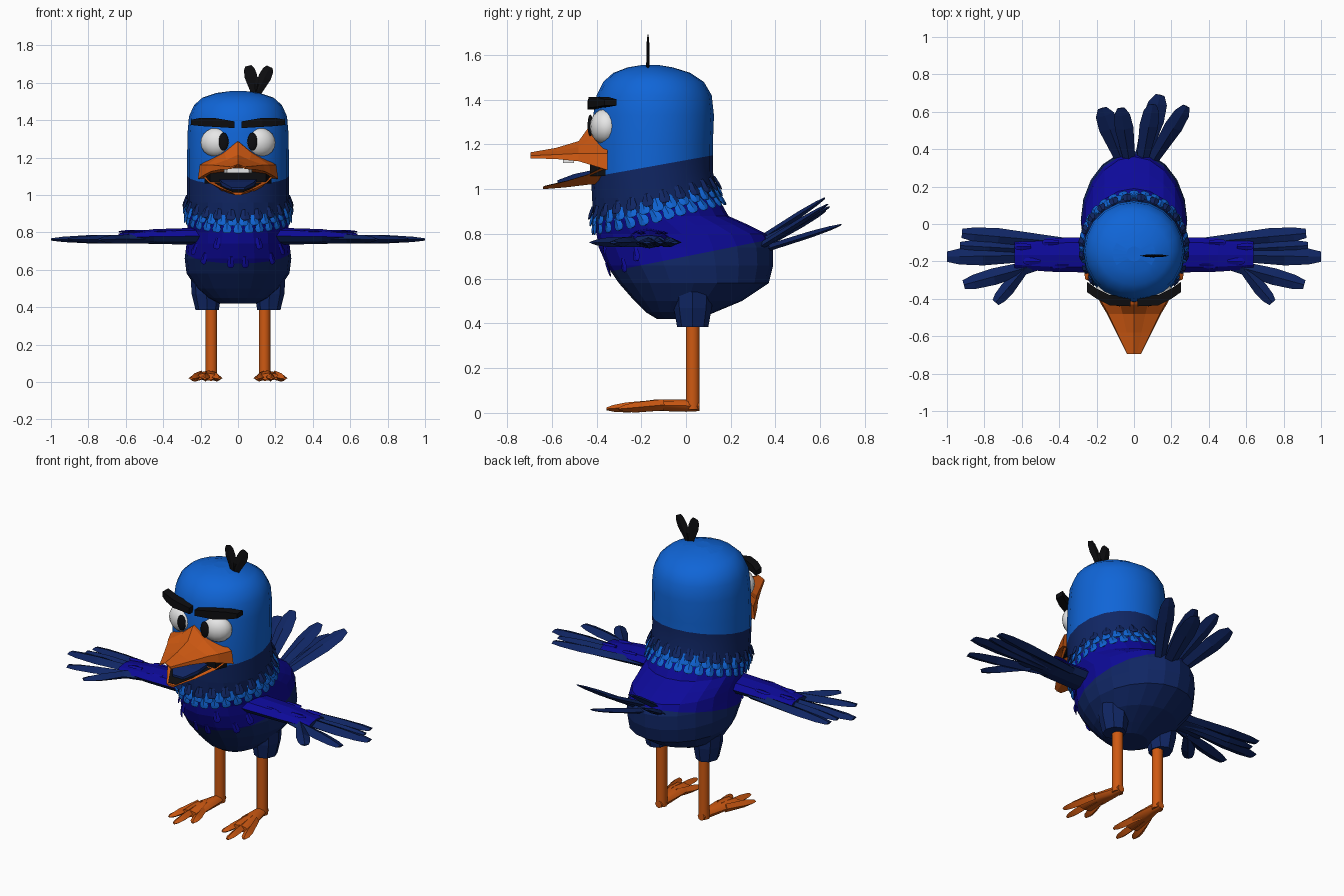
import bpy, bmesh
from math import sin, cos, pi
from mathutils import Vector, Matrix

cube = bpy.data.objects.get("Cube")
if cube:
    bpy.data.objects.remove(cube)

COLOURS = {
    "bright_blue": (0.005, 0.13, 0.68), "navy": (0.005, 0.019, 0.125),
    "indigo": (0.004, 0.003, 0.32), "orange": (0.62, 0.1, 0.006),
    "black": (0.004, 0.004, 0.005), "white": (0.85, 0.85, 0.85)}
MATS = {}
for name, rgb in COLOURS.items():
    m = bpy.data.materials.new(name)
    m.use_nodes = True
    m.diffuse_color = (*rgb, 1)
    m.node_tree.nodes["Principled BSDF"].inputs["Base Color"].default_value = (*rgb, 1)
    MATS[name] = m


def finish(bm, name, *mats, smooth=False):
    """Turn a bmesh into a named object."""
    bmesh.ops.recalc_face_normals(bm, faces=bm.faces)
    if smooth:
        for f in bm.faces:
            f.smooth = True
    me = bpy.data.meshes.new(name)
    bm.to_mesh(me)
    bm.free()
    for n in mats:
        me.materials.append(MATS[n])
    ob = bpy.data.objects.new(name, me)
    bpy.context.collection.objects.link(ob)
    if smooth:
        bpy.ops.object.select_all(action="DESELECT")
        ob.select_set(True)
        bpy.context.view_layer.objects.active = ob
        bpy.ops.object.shade_smooth_by_angle(angle=0.8)
    return ob


def loft(bm, rings, mat=0):
    """Skin a row of closed rings and cap both ends."""
    rows = [[bm.verts.new(p) for p in r] for r in rings]
    n = len(rows[0])
    faces = [bm.faces.new((a[i], a[(i + 1) % n], b[(i + 1) % n], b[i]))
             for a, b in zip(rows, rows[1:]) for i in range(n)]
    faces += [bm.faces.new(rows[0][::-1]), bm.faces.new(rows[-1])]
    for f in faces:
        f.material_index = mat
    return faces


def feather(bm, base, tip, width, thick, normal=(0, 0, 1), mat=0, end=0.4):
    """Blade with a diamond section, widest past the middle."""
    base, tip = Vector(base), Vector(tip)
    d = tip - base
    side = d.cross(Vector(normal)).normalized()
    up = side.cross(d).normalized()
    rings = []
    for t, w, h in ((0, 0.55, 1), (0.65, 1, 0.9), (0.88, 0.85, 0.6), (1, end, 0.25)):
        c = base + d * t
        rings.append([c + side * width * w, c + up * thick * h,
                      c - side * width * w, c - up * thick * h])
    return loft(bm, rings, mat)


def oval(c, rx, ry, n=12):
    return [(c[0] + rx * cos(2 * pi * i / n), c[1] + ry * sin(2 * pi * i / n), c[2]) for i in range(n)]


def ball(bm, centre, scale, turn=0):
    mat = Matrix.Translation(centre) @ Matrix.Rotation(turn, 4, "Z") @ Matrix.Diagonal((*scale, 1))
    bmesh.ops.create_uvsphere(bm, u_segments=16, v_segments=10, radius=1, matrix=mat)


# Body and head: height, front y, back y, half width
PROFILE = [(0.42, -0.13, 0.06, 0.1), (0.45, -0.18, 0.13, 0.16), (0.5, -0.23, 0.25, 0.22),
           (0.58, -0.3, 0.37, 0.275), (0.66, -0.355, 0.39, 0.285), (0.74, -0.39, 0.39, 0.275),
           (0.8, -0.4, 0.36, 0.27), (0.84, -0.41, 0.28, 0.27), (0.88, -0.415, 0.19, 0.27),
           (0.96, -0.42, 0.145, 0.272), (1.08, -0.425, 0.12, 0.272), (1.2, -0.42, 0.12, 0.272),
           (1.33, -0.415, 0.125, 0.27), (1.42, -0.4, 0.115, 0.262), (1.48, -0.37, 0.08, 0.235),
           (1.52, -0.325, 0.02, 0.19), (1.545, -0.26, -0.06, 0.115), (1.555, -0.2, -0.12, 0.04)]


def on_body(angle, z):
    """Point on the body skin at a height and an angle."""
    for a, b in zip(PROFILE, PROFILE[1:]):
        if a[0] <= z <= b[0]:
            t = (z - a[0]) / (b[0] - a[0])
            f, k, w = (a[i] + (b[i] - a[i]) * t for i in (1, 2, 3))
            return Vector((w * cos(angle), (f + k) / 2 + (k - f) / 2 * sin(angle), z))


# Colour borders as sloping planes: z = height + slope * y
HEAD, COLLAR, BIB = (1.13, 0.18), (0.945, 0.23), (0.7, 0.2)
bm = bmesh.new()
loft(bm, [[on_body(2 * pi * i / 20, p[0]) for i in range(20)] for p in PROFILE])
for h, s in (HEAD, COLLAR, BIB):
    bmesh.ops.bisect_plane(bm, geom=bm.verts[:] + bm.edges[:] + bm.faces[:],
                           plane_co=(0, 0, h), plane_no=(0, -s, 1))
for f in bm.faces:
    c = f.calc_center_median()
    above = [c.z > h + s * c.y for h, s in (HEAD, COLLAR, BIB)]
    f.material_index = 0 if above[0] else 1 if above[1] else 2 if above[2] else 1
    f.smooth = c.z > 0.95 and abs(f.normal.z) < 0.99
finish(bm, "body_and_head", "bright_blue", "navy", "indigo")

# Collar: navy ruff over two rows of bright feathers
bm = bmesh.new()
for lift, count, mat, flare in ((0.05, 24, 1, 0.025), (0.02, 30, 0, 0.022), (-0.02, 30, 0, 0.018)):
    for i in range(count):
        a = 2 * pi * (i + (0.5 if lift > 0.03 or lift < 0 else 0)) / count
        y = on_body(a, 0.9).y
        z = COLLAR[0] + COLLAR[1] * y + lift
        root = on_body(a, z + 0.02)
        out = Vector((cos(a), sin(a), 0))
        tip = on_body(a, z - 0.035) + out * flare
        feather(bm, root, tip, 0.026, 0.008, out, mat, 0.5)
finish(bm, "collar_feathers", "bright_blue", "navy")

# Small loose feathers on the chest
bm = bmesh.new()
for i, z in enumerate((0.71, 0.66, 0.74, 0.64, 0.64, 0.74, 0.66, 0.71)):
    a = -pi / 2 + (i - 3.5) * 0.27
    out = Vector((cos(a), sin(a), 0))
    feather(bm, on_body(a, z + 0.03), on_body(a, z - 0.03) + out * 0.02, 0.02, 0.006, out)
finish(bm, "chest_feathers", "indigo")

# Wings
for label, s in (("left", 1), ("right", -1)):
    bm = bmesh.new()
    sections = ((0.2, 0.095, 0.045, 0.78), (0.45, 0.09, 0.04, 0.777), (0.64, 0.075, 0.022, 0.772))
    arm = loft(bm, [[(s * x, -0.165 + hy * cos(i * pi / 4), z + hz * sin(i * pi / 4))
                     for i in range(8)] for x, hy, hz, z in sections])
    for f in arm:
        f.material_index = 1 if f.calc_center_median().z > 0.782 else 0
    for bx, by, tx, ty, w in ((0.36, -0.1, 0.92, -0.05, 0.045), (0.45, -0.165, 1, -0.175, 0.05),
                              (0.45, -0.2, 0.91, -0.325, 0.045), (0.56, -0.21, 0.74, -0.42, 0.038),
                              (0.48, -0.14, 0.93, -0.115, 0.035)):
        feather(bm, (s * bx, by, 0.765), (s * tx, ty, 0.762), w, 0.024, end=0.55)
    for x, y in ((0.4, -0.1), (0.5, -0.2), (0.55, -0.12), (0.35, -0.22)):
        feather(bm, (s * x, y, 0.805), (s * (x + 0.09), y, 0.803), 0.02, 0.008, mat=1)
    finish(bm, label + "_wing", "navy", "indigo")

# Tail fan
bm = bmesh.new()
for bx, bz, tip, w in ((-0.05, 0.76, (-0.17, 0.62, 0.9), 0.06), (-0.02, 0.79, (-0.07, 0.62, 0.96), 0.05),
                       (0.03, 0.75, (0.14, 0.69, 0.84), 0.06), (0.04, 0.78, (0.1, 0.64, 0.92), 0.05),
                       (0.08, 0.76, (0.28, 0.63, 0.93), 0.05)):
    feather(bm, (bx, 0.31, bz - 0.03), tip, w, 0.016, (0, -0.6, 1))
finish(bm, "tail_feathers", "navy")

# Head tuft
bm = bmesh.new()
for x, z, w in ((0.055, 1.69, 0.034), (0.17, 1.685, 0.034), (0.11, 1.63, 0.025)):
    feather(bm, (0.095, -0.17, 1.53), (x, -0.17, z), w, 0.008, (0, 1, 0), end=0.5)
finish(bm, "head_tuft", "black")

# Thighs, legs and feet
for label, s in (("left", 1), ("right", -1)):
    bm = bmesh.new()
    loft(bm, [oval((s * x, 0.03, z), rx, ry, 8) for z, x, rx, ry in
              ((0.385, 0.165, 0.062, 0.07), (0.47, 0.168, 0.08, 0.085),
               (0.54, 0.172, 0.08, 0.088), (0.6, 0.16, 0.05, 0.06))])
    finish(bm, label + "_thigh", "navy")
    bm = bmesh.new()
    loft(bm, [oval((s * 0.142, 0.03, z), 0.031, 0.031) for z in (0.015, 0.42)])
    finish(bm, label + "_leg", "orange", smooth=True)
    bm = bmesh.new()
    loft(bm, [[(s * (x + w * cos(i * pi / 4)), y, z + h * sin(i * pi / 4)) for i in range(8)]
              for y, x, w, z, h in ((0.06, 0.142, 0.022, 0.03, 0.022), (0.0, 0.143, 0.032, 0.032, 0.027),
                                    (-0.13, 0.158, 0.055, 0.035, 0.026), (-0.22, 0.168, 0.055, 0.028, 0.02))])
    for tx, ty in ((0.1, -0.29), (0.178, -0.355), (0.25, -0.3)):
        feather(bm, (s * (0.1 + tx * 0.38), -0.1, 0.036), (s * tx, ty, 0.018), 0.026, 0.025)
    finish(bm, label + "_foot", "orange", smooth=True)

# Upper beak: y, half width, lower edge, shoulder, ridge
bm = bmesh.new()
loft(bm, [[(-w, y, lo), (-w * 0.95, y, sh), (-w * 0.42, y, sh + (top - sh) * 0.5), (0, y, top),
           (w * 0.42, y, sh + (top - sh) * 0.5), (w * 0.95, y, sh), (w, y, lo), (0, y, lo + 0.025)]
          for y, w, lo, sh, top in ((-0.35, 0.215, 1.085, 1.16, 1.3), (-0.43, 0.175, 1.11, 1.16, 1.285),
                                    (-0.48, 0.145, 1.125, 1.16, 1.215), (-0.58, 0.095, 1.135, 1.155, 1.185),
                                    (-0.695, 0.038, 1.138, 1.15, 1.165))])
finish(bm, "upper_beak", "orange")

# Lower beak with a dark lining, throat and tongue
JAW = ((-0.35, 0.2, 1.11, 1.02), (-0.44, 0.155, 1.065, 1.02), (-0.54, 0.095, 1.035, 1.008), (-0.64, 0.03, 1.012, 1.0))
bm = bmesh.new()
loft(bm, [[(-w, y, hi), (-w * 0.5, y, lo), (w * 0.5, y, lo), (w, y, hi)] for y, w, hi, lo in JAW])
finish(bm, "lower_beak", "orange")


def slab(name, sections, mat):
    bm = bmesh.new()
    loft(bm, [[(-w, y, lo), (w, y, lo), (w, y, hi), (-w, y, hi)] for y, w, hi, lo in sections])
    finish(bm, name, mat)


slab("mouth_lining", [(y + 0.01, w * 0.85, hi + 0.004, hi - 0.003) for y, w, hi, lo in JAW], "black")
slab("throat", [(-0.36, 0.18, 1.14, 1.06), (-0.43, 0.15, 1.14, 1.06)], "black")
slab("tongue", [(-0.42, 0.1, 1.085, 1.05), (-0.5, 0.085, 1.068, 1.03), (-0.575, 0.035, 1.04, 1.02)], "navy")
slab("teeth", [(-0.5, 0.075, 1.145, 1.118), (-0.55, 0.06, 1.145, 1.118)], "white")

# Eyes, pupils and brows
for label, s in (("left", 1), ("right", -1)):
    bm = bmesh.new()
    ball(bm, (s * 0.118, -0.365, 1.28), (0.085, 0.062, 0.078), s * 0.3)
    finish(bm, label + "_eye", "white", smooth=True)
    bm = bmesh.new()
    ball(bm, (s * 0.077, -0.428, 1.285), (0.026, 0.012, 0.048))
    finish(bm, label + "_pupil", "black", smooth=True)
    bm = bmesh.new()
    loft(bm, [[(s * x, y - 0.025, z - h), (s * x, y + 0.03, z - h), (s * x, y + 0.03, z + h), (s * x, y - 0.025, z + h)]
              for x, y, z, h in ((0.018, -0.415, 1.375, 0.018), (0.13, -0.41, 1.388, 0.024),
                                 (0.2, -0.375, 1.39, 0.022), (0.25, -0.34, 1.388, 0.014))])
    finish(bm, label + "_brow", "black")
